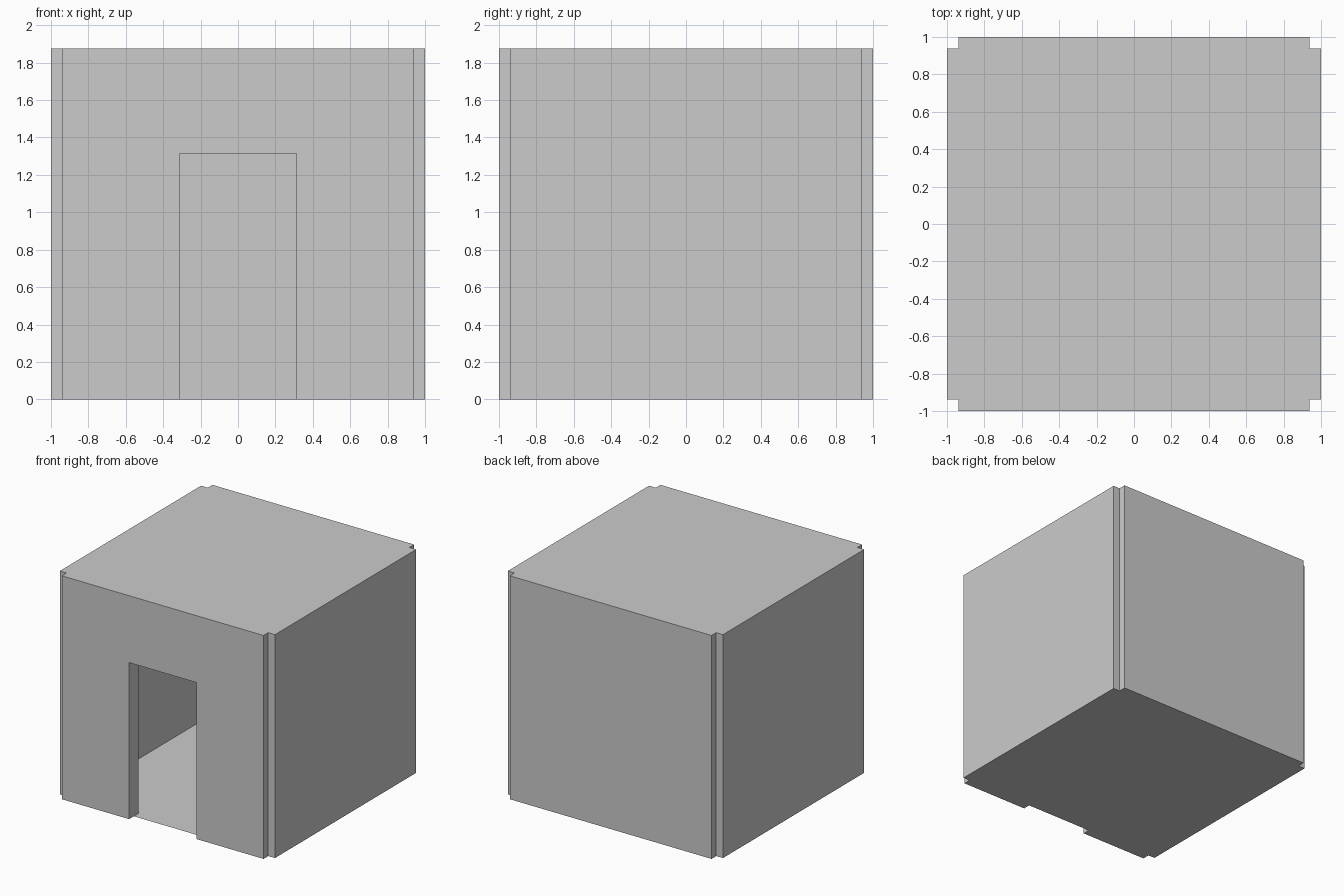
import bpy, bmesh
from math import pi
from mathutils import Matrix

if "Cube" in bpy.data.objects:
    bpy.data.objects.remove(bpy.data.objects["Cube"])

R = 0.9375       # half room size, on the wall centre lines
T = 0.125        # wall thickness
H = 1.877        # wall height
DW, DH = 0.3125, 1.315   # door half width and height


def wall(name, profile, angle):
    """Extrude an x-z outline to wall thickness, then turn it to its side."""
    bm = bmesh.new()
    face = bm.faces.new([bm.verts.new((x, -R - T / 2, z)) for x, z in profile])
    ext = bmesh.ops.extrude_face_region(bm, geom=[face])
    verts = [g for g in ext["geom"] if isinstance(g, bmesh.types.BMVert)]
    bmesh.ops.translate(bm, verts=verts, vec=(0, T, 0))
    bmesh.ops.rotate(bm, verts=bm.verts, cent=(0, 0, 0), matrix=Matrix.Rotation(angle, 3, 'Z'))
    bmesh.ops.recalc_face_normals(bm, faces=bm.faces)
    finish(name, bm)


def sheet(name, z):
    """Thin square sheet reaching the wall centre lines."""
    bm = bmesh.new()
    bmesh.ops.create_grid(bm, x_segments=1, y_segments=1, size=R,
                          matrix=Matrix.Translation((0, 0, z)))
    finish(name, bm)


def finish(name, bm):
    mesh = bpy.data.meshes.new(name)
    bm.to_mesh(mesh)
    bm.free()
    bpy.context.collection.objects.link(bpy.data.objects.new(name, mesh))


# Walls: front one has the doorway, the other three are plain
plain = [(-R, 0), (R, 0), (R, H), (-R, H)]
doorway = [(-R, 0), (-DW, 0), (-DW, DH), (DW, DH), (DW, 0), (R, 0), (R, H), (-R, H)]
wall("front_wall", doorway, 0)
for i, side in enumerate(("right", "back", "left"), 1):
    wall(side + "_wall", plain, i * pi / 2)

# Floor and roof sheets
sheet("floor", 0)
sheet("roof", H)
